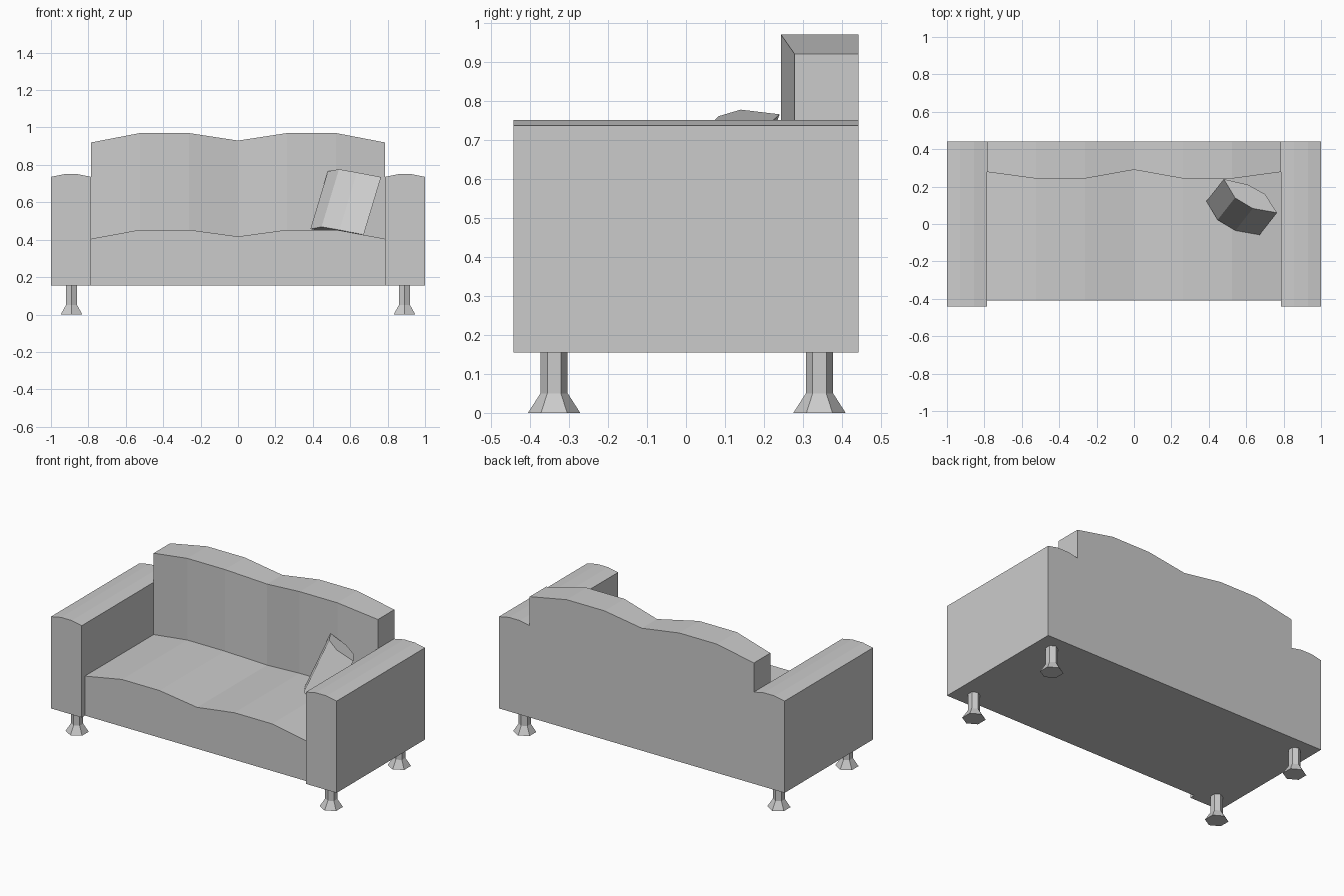
import bpy
import math

if "Cube" in bpy.data.objects:
    bpy.data.objects.remove(bpy.data.objects["Cube"])


def loft(name, rings):
    """Solid through a list of equal-length closed rings, capped at both ends."""
    n = len(rings[0])
    verts = [p for ring in rings for p in ring]
    faces = []
    for k in range(len(rings) - 1):
        a, b = k * n, (k + 1) * n
        for i in range(n):
            j = (i + 1) % n
            faces.append((a + i, a + j, b + j, b + i))
    faces.append(tuple(range(n))[::-1])
    faces.append(tuple(range(len(verts) - n, len(verts))))
    mesh = bpy.data.meshes.new(name)
    mesh.from_pydata(verts, [], faces)
    obj = bpy.data.objects.new(name, mesh)
    bpy.context.collection.objects.link(obj)
    # consistent outward normals
    bpy.context.view_layer.objects.active = obj
    obj.select_set(True)
    bpy.ops.object.mode_set(mode='EDIT')
    bpy.ops.mesh.select_all(action='SELECT')
    bpy.ops.mesh.normals_make_consistent(inside=False)
    bpy.ops.object.mode_set(mode='OBJECT')
    obj.select_set(False)
    return obj


BASE, DEPTH = 0.155, 0.442

# Seat and back: L-shaped side profile swept across the width in two waves
# station: x, seat height, backrest front y, backrest top
half = [(0.785, 0.405, 0.278, 0.92), (0.525, 0.453, 0.243, 0.97),
        (0.262, 0.453, 0.243, 0.97)]
stations = [(-x, s, y, t) for x, s, y, t in half]
stations += [(0, 0.417, 0.29, 0.93)] + half[::-1]
loft("seat_and_back", [
    [(x, -0.41, BASE), (x, -0.41, s), (x, y, s), (x, y, t),
     (x, DEPTH, t), (x, DEPTH, BASE)]
    for x, s, y, t in stations])

# Arms with slightly crowned tops
arm_profile = [(0.785, BASE), (0.785, 0.736), (0.855, 0.75),
               (0.93, 0.75), (1.0, 0.736), (1.0, BASE)]
for side, label in ((-1, "left"), (1, "right")):
    loft(label + "_arm", [[(side * x, y, z) for x, z in arm_profile]
                          for y in (-DEPTH, DEPTH)])

# Hexagonal legs with flared feet
leg_profile = [(0.067, 0.0), (0.035, 0.05), (0.035, BASE)]
for side, label in ((-1, "left"), (1, "right")):
    for cy, row in ((-0.338, "front"), (0.342, "back")):
        loft(f"{row}_{label}_leg", [
            [(side * 0.89 + r * math.sin(i * math.pi / 3),
              cy + r * math.cos(i * math.pi / 3), z) for i in range(6)]
            for r, z in leg_profile])

# Lens-shaped cushion leaning in the right corner
cushion_top = [(0.48, 0.24, 0.765), (0.54, 0.14, 0.777), (0.635, 0.083, 0.76),
               (0.765, 0.06, 0.735), (0.70, 0.16, 0.722), (0.61, 0.21, 0.738)]
lean = (0.093, 0.118, 0.308)
cushion_bottom = [tuple(c - d for c, d in zip(p, lean)) for p in cushion_top]
loft("cushion", [cushion_bottom, cushion_top])
